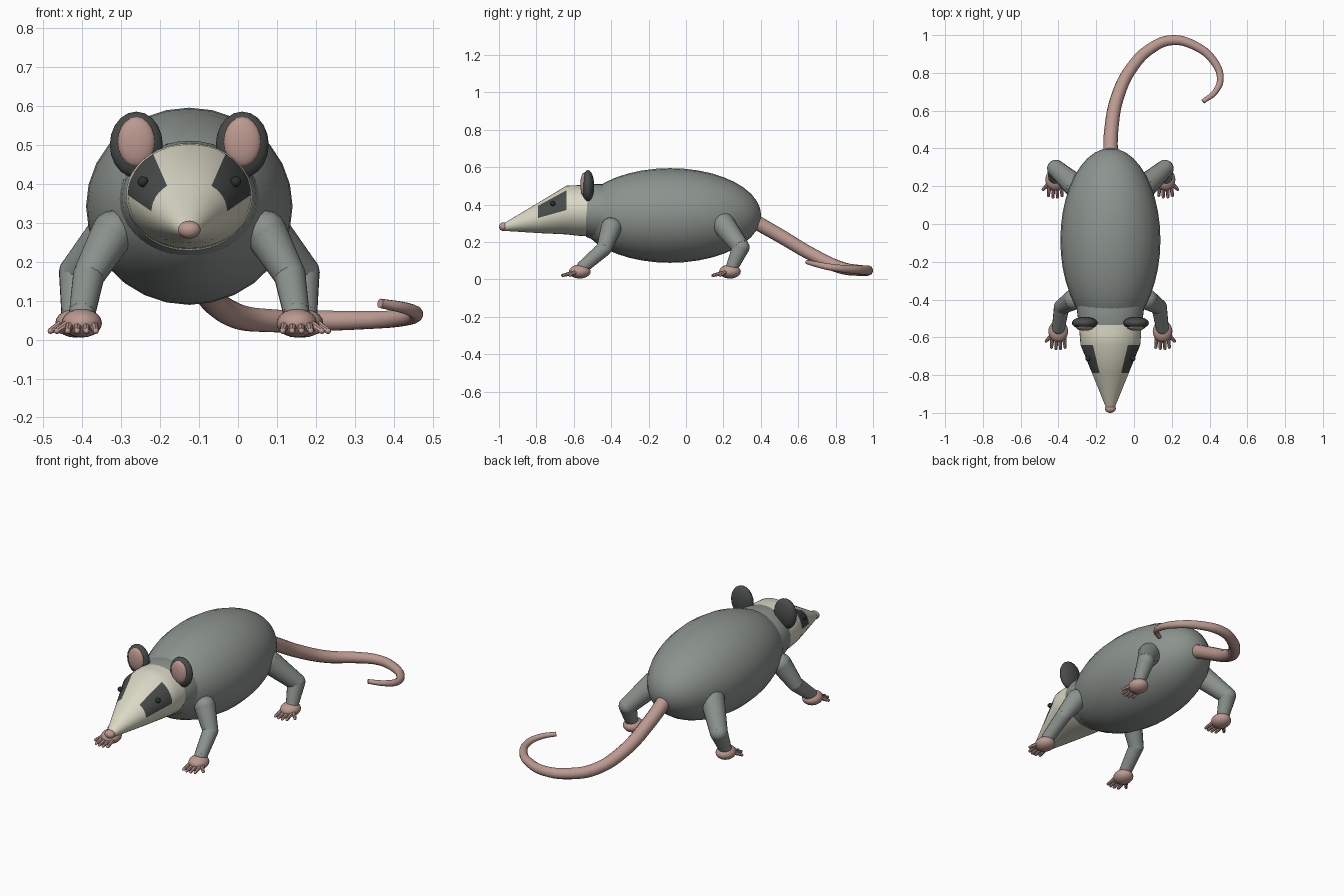
import bpy, bmesh, math
from mathutils import Vector, Matrix

cube = bpy.data.objects.get("Cube")
if cube:
    bpy.data.objects.remove(cube, do_unlink=True)

CX = -0.125  # the body's own mid line


def material(name, rgb):
    m = bpy.data.materials.new(name)
    m.use_nodes = True
    colour = (*rgb, 1)
    m.diffuse_color = colour
    m.node_tree.nodes["Principled BSDF"].inputs["Base Color"].default_value = colour
    return m


GREY = material("grey_fur", (0.26, 0.29, 0.27))
CREAM = material("cream_face", (0.70, 0.69, 0.56))
DARK = material("dark_fur", (0.065, 0.072, 0.067))
PINK = material("pink_skin", (0.50, 0.32, 0.28))
BLACK = material("eye_black", (0.025, 0.03, 0.03))


def finish(name, bm, *mats):
    bmesh.ops.recalc_face_normals(bm, faces=bm.faces)
    mesh = bpy.data.meshes.new(name)
    bm.to_mesh(mesh)
    bm.free()
    for m in mats:
        mesh.materials.append(m)
    mesh.shade_smooth()
    mesh.set_sharp_from_angle(angle=math.radians(40))
    obj = bpy.data.objects.new(name, mesh)
    bpy.context.collection.objects.link(obj)
    return obj


def add_ball(bm, centre, radii, segs=20, rings=12):
    # the poles point along y
    mat = (Matrix.Translation(centre) @ Matrix.Diagonal((*radii, 1))
           @ Matrix.Rotation(math.pi / 2, 4, 'X'))
    bmesh.ops.create_uvsphere(bm, u_segments=segs, v_segments=rings, radius=1, matrix=mat)


def ball(name, centre, radii, mat, segs=20, rings=12):
    bm = bmesh.new()
    add_ball(bm, centre, radii, segs, rings)
    return finish(name, bm, mat)


def add_cone(bm, a, b, ra, rb, segs=16):
    a, b = Vector(a), Vector(b)
    d = b - a
    mat = Matrix.Translation((a + b) / 2) @ d.to_track_quat('Z', 'Y').to_matrix().to_4x4()
    bmesh.ops.create_cone(bm, cap_ends=True, segments=segs, radius1=ra, radius2=rb,
                          depth=d.length, matrix=mat)


def loft(sections, segs=40):
    # elliptical rings (y, z, half width, half height) joined along y
    bm = bmesh.new()
    rings = []
    for y, z, rx, rz in sections:
        rings.append([bm.verts.new((CX + rx * math.cos(math.tau * i / segs), y,
                                    z + rz * math.sin(math.tau * i / segs)))
                      for i in range(segs)])
    for a, b in zip(rings, rings[1:]):
        for i in range(segs):
            j = (i + 1) % segs
            bm.faces.new((a[i], a[j], b[j], b[i]))
    bm.faces.new(rings[0])
    bm.faces.new(rings[-1])
    return bm


# Body and neck
ball("body", (CX, -0.085, 0.342), (0.265, 0.487, 0.253), GREY, 28, 20)
finish("neck", loft([(-0.535, 0.366, 0.163, 0.138), (-0.50, 0.362, 0.172, 0.148),
                     (-0.43, 0.358, 0.180, 0.152), (-0.34, 0.355, 0.17, 0.14)]), GREY)

# Head with a dark patch on each cheek
sections = [(-0.975, 0.28, 0.022, 0.020), (-0.79, 0.329, 0.097, 0.081),
            (-0.64, 0.371, 0.158, 0.130), (-0.58, 0.369, 0.163, 0.135),
            (-0.50, 0.367, 0.165, 0.137)]
bm = loft(sections)
for f in bm.faces:
    c = f.calc_center_median()
    if -0.79 < c.y < -0.64:
        angle = math.atan2((c.z - 0.35) / 0.105, abs(c.x - CX) / 0.128)
        f.material_index = int(0 < angle < math.radians(54))
finish("head", bm, CREAM, DARK)
ball("nose", (CX, -0.977, 0.282), (0.029, 0.023, 0.023), PINK)


def limb(name, points, radii):
    bm = bmesh.new()
    for p, r in zip(points, radii):
        add_ball(bm, p, (r, r, r), 16, 10)
    for k in range(len(points) - 1):
        add_cone(bm, points[k], points[k + 1], radii[k], radii[k + 1])
    finish(name, bm, GREY)


def paw(name, x, y, side):
    bm = bmesh.new()
    add_ball(bm, (x, y, 0.042), (0.052, 0.058, 0.037))
    # four toes forward and a thumb on the outer side
    for start, end, reach in ((-0.030, -0.036, 0.085), (-0.010, -0.012, 0.092),
                              (0.010, 0.012, 0.092), (0.030, 0.036, 0.085),
                              (0.038, 0.064, 0.052)):
        tip = (x + side * end, y - reach, 0.022)
        add_cone(bm, (x + side * start, y - 0.025, 0.038), tip, 0.012, 0.008, 8)
        add_ball(bm, tip, (0.008, 0.008, 0.008), 8, 6)
    finish(name, bm, PINK)


# Paired parts
for side, label in ((-1, "right"), (1, "left")):
    def at(dx, y, z):
        return (CX + side * dx, y, z)

    ball("ear_" + label, at(0.136, -0.524, 0.5), (0.068, 0.033, 0.085), DARK)
    ball("inner_ear_" + label, at(0.136, -0.545, 0.507), (0.048, 0.020, 0.064), PINK)
    ball("eye_" + label, at(0.119, -0.712, 0.405), (0.014, 0.014, 0.014), BLACK, 12, 8)
    limb("front_leg_" + label,
         [at(0.195, -0.40, 0.276), at(0.258, -0.438, 0.165), at(0.275, -0.55, 0.068)],
         [0.056, 0.041, 0.034])
    limb("hind_leg_" + label,
         [at(0.18, 0.197, 0.298), at(0.288, 0.293, 0.172), at(0.295, 0.248, 0.07)],
         [0.064, 0.047, 0.034])
    paw("front_paw_" + label, CX + side * 0.276, -0.568, side)
    paw("hind_paw_" + label, CX + side * 0.292, 0.235, side)

# Tail
path = [(-.125, .35, .32), (-.12, .5, .235), (-.085, .68, .13), (-.01, .83, .063),
        (.09, .93, .048), (.2, .973, .048), (.32, .945, .05), (.42, .865, .055),
        (.457, .77, .066), (.43, .70, .08), (.365, .648, .093)]
curve = bpy.data.curves.new("tail", 'CURVE')
curve.dimensions = '3D'
curve.bevel_depth = 1
curve.bevel_resolution = 4
curve.resolution_u = 6
curve.use_fill_caps = True
spline = curve.splines.new('BEZIER')
spline.bezier_points.add(len(path) - 1)
for k, (p, bp) in enumerate(zip(path, spline.bezier_points)):
    bp.co = p
    bp.handle_left_type = bp.handle_right_type = 'AUTO'
    bp.radius = 0.039 - 0.027 * (k / (len(path) - 1)) ** 1.2
curve.materials.append(PINK)
tail = bpy.data.objects.new("tail", curve)
bpy.context.collection.objects.link(tail)
bpy.ops.object.select_all(action='DESELECT')
tail.select_set(True)
bpy.context.view_layer.objects.active = tail
bpy.ops.object.convert(target='MESH')
bpy.ops.object.shade_smooth_by_angle(angle=math.radians(40))
